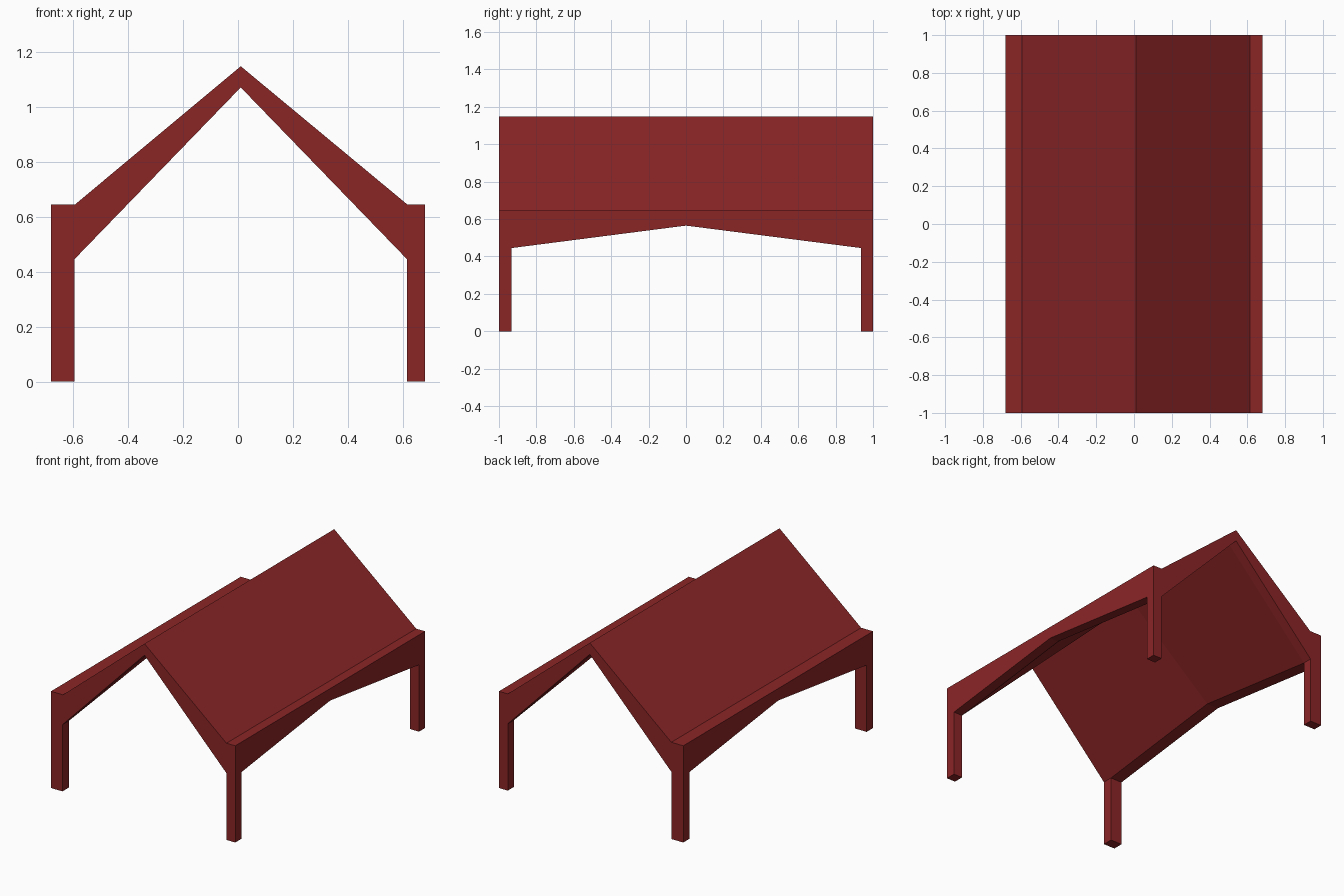
import bpy, bmesh

if "Cube" in bpy.data.objects:
    bpy.data.objects.remove(bpy.data.objects["Cube"])

# One flat colour
red = bpy.data.materials.new("dark red")
red.diffuse_color = (0.258, 0.0185, 0.0194, 1)
red.use_nodes = True
red.node_tree.nodes["Principled BSDF"].inputs["Base Color"].default_value = red.diffuse_color

# Stations along the length: (y, height of the eave underside)
stations = [(-1, 0.445), (-0.932, 0.445), (0, 0.565), (0.936, 0.445), (1, 0.445)]


def section(y, low):
    """Gable cross-section: outer roof line, then the underside back again."""
    pts = [(-0.68, low), (-0.68, 0.645), (-0.592, 0.645), (0.01, 1.147),
           (0.615, 0.645), (0.68, 0.645), (0.68, low),
           (0.615, low), (0.01, 1.07), (-0.595, low)]
    return [(x, y, z) for x, z in pts]


bm = bmesh.new()
rings = [[bm.verts.new(p) for p in section(*s)] for s in stations]
n = len(rings[0])

# Roof shell lofted through the stations
feet = []
for i, (a, b) in enumerate(zip(rings, rings[1:])):
    for k in range(n):
        j = (k + 1) % n
        face = bm.faces.new((a[k], a[j], b[j], b[k]))
        if k in (6, 9) and i in (0, 3):
            feet.append(face)

# Gable ends, split at the ridge into simple halves
for r in (rings[0], rings[-1]):
    bm.faces.new((r[0], r[1], r[2], r[3], r[8], r[9]))
    bm.faces.new((r[3], r[4], r[5], r[6], r[7], r[8]))

# Four corner legs pulled down from the eave corners
for face in feet:
    new = bmesh.ops.extrude_discrete_faces(bm, faces=[face])["faces"][0]
    for v in new.verts:
        v.co.z = 0

bmesh.ops.remove_doubles(bm, verts=bm.verts[:], dist=0.0001)
bmesh.ops.recalc_face_normals(bm, faces=bm.faces[:])

mesh = bpy.data.meshes.new("pavilion_roof_and_legs")
bm.to_mesh(mesh)
bm.free()
mesh.materials.append(red)
shelter = bpy.data.objects.new("pavilion_roof_and_legs", mesh)
bpy.context.collection.objects.link(shelter)
